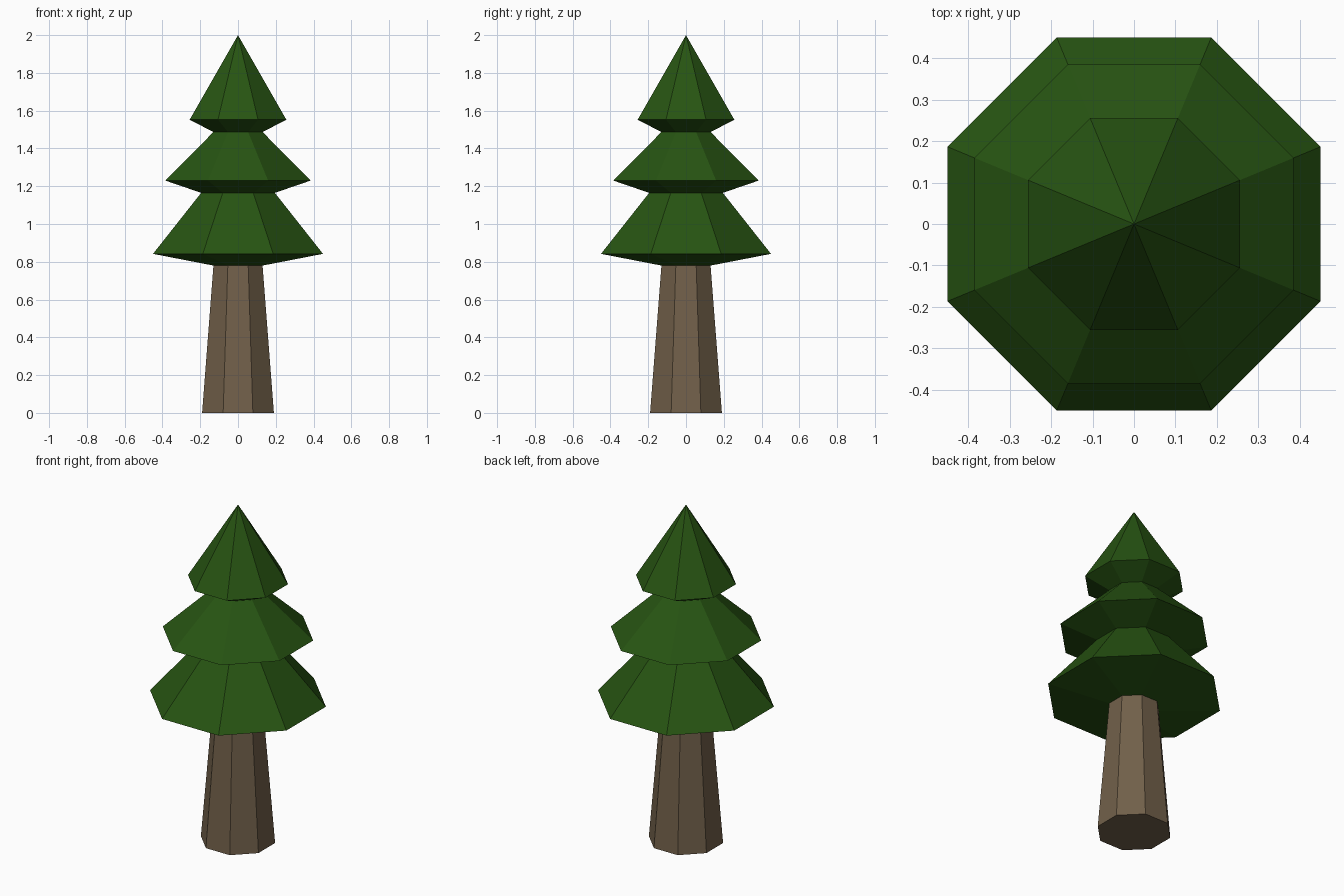
import bpy, bmesh, math

if "Cube" in bpy.data.objects:
    bpy.data.objects.remove(bpy.data.objects["Cube"])

SIDES = 8


def material(name, rgb):
    m = bpy.data.materials.new(name)
    m.diffuse_color = (*rgb, 1.0)
    m.use_nodes = True
    m.node_tree.nodes["Principled BSDF"].inputs["Base Color"].default_value = m.diffuse_color
    return m


def lathe(name, profile, mat, cap_bottom=False):
    """Octagonal solid from (flat-to-centre distance, height) pairs."""
    bm = bmesh.new()
    rings = []
    for dist, z in profile:
        if dist == 0:
            rings.append([bm.verts.new((0, 0, z))] * SIDES)
            continue
        r = dist / math.cos(math.pi / SIDES)
        angles = [(i + 0.5) * math.tau / SIDES for i in range(SIDES)]
        rings.append([bm.verts.new((r * math.cos(a), r * math.sin(a), z)) for a in angles])
    for low, high in zip(rings, rings[1:]):
        for i in range(SIDES):
            j = (i + 1) % SIDES
            corners = [low[i], low[j], high[j], high[i]]
            bm.faces.new(list(dict.fromkeys(corners)))
    if cap_bottom:
        bm.faces.new(rings[0][::-1])
    mesh = bpy.data.meshes.new(name)
    bm.to_mesh(mesh)
    bm.free()
    mesh.materials.append(mat)
    obj = bpy.data.objects.new(name, mesh)
    bpy.context.collection.objects.link(obj)
    return obj


bark = material("bark_brown", (0.165, 0.116, 0.068))
needles = material("needle_green", (0.020, 0.088, 0.006))

# Tapered trunk
lathe("trunk", [(0.19, 0), (0.13, 0.78)], bark, cap_bottom=True)

# Foliage tiers: sloping underside, then the cone above it
lathe("lower_foliage", [(0.13, 0.78), (0.45, 0.842), (0.195, 1.165)], needles)
lathe("middle_foliage", [(0.195, 1.165), (0.385, 1.23), (0.13, 1.487)], needles)
lathe("top_foliage", [(0.13, 1.487), (0.256, 1.552), (0, 2.0)], needles)
